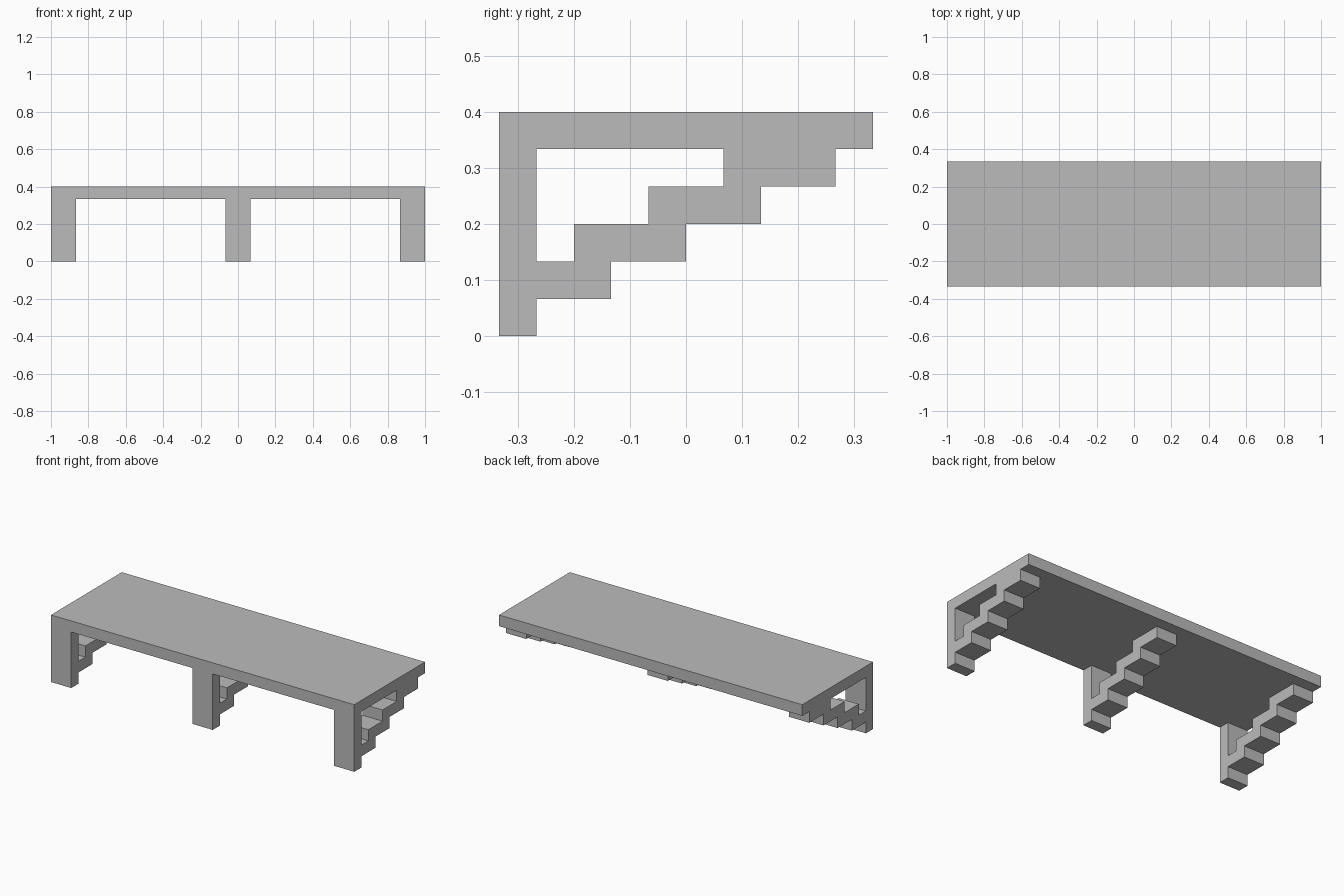
import bpy
import bmesh

cube = bpy.data.objects.get("Cube")
if cube:
    bpy.data.objects.remove(cube, do_unlink=True)

U = 1 / 15            # grid module of the whole design
FRONT = -5 * U
UNDERSIDE = 5 * U     # bottom of the platform
STEPS = 4

grey = bpy.data.materials.new("plain grey")
grey.use_nodes = True
grey.diffuse_color = (0.5, 0.5, 0.5, 1)
grey.node_tree.nodes["Principled BSDF"].inputs["Base Color"].default_value = (0.5, 0.5, 0.5, 1)


def add_object(name, bm):
    bmesh.ops.recalc_face_normals(bm, faces=bm.faces[:])
    mesh = bpy.data.meshes.new(name)
    bm.to_mesh(mesh)
    bm.free()
    mesh.materials.append(grey)
    obj = bpy.data.objects.new(name, mesh)
    bpy.context.collection.objects.link(obj)
    return obj


def platform():
    bm = bmesh.new()
    bmesh.ops.create_cube(bm, size=1)
    bmesh.ops.scale(bm, vec=(2, 10 * U, U), verts=bm.verts[:])
    bmesh.ops.translate(bm, vec=(0, 0, UNDERSIDE + U / 2), verts=bm.verts[:])
    add_object("platform", bm)


def bracket_profile():
    """Side outline in modules: front post plus a stepped brace rising to the back."""
    points = [(0, 0), (1, 0)]
    for i in range(STEPS):                      # lower edge, going up
        points += [(2 * i + 1, i + 1), (2 * i + 3, i + 1)]
    points += [(2 * STEPS + 1, STEPS + 1), (2 * STEPS - 2, STEPS + 1)]
    for i in reversed(range(1, STEPS)):         # upper edge, going down
        points += [(2 * i, i + 1), (2 * i - 2 if i > 1 else 1, i + 1)]
    points += [(1, STEPS + 1), (0, STEPS + 1)]
    # drop repeated corners
    return list(dict.fromkeys(points))


def bracket(name, x):
    bm = bmesh.new()
    verts = [bm.verts.new((x - U, FRONT + y * U, z * U)) for y, z in bracket_profile()]
    side = bm.faces.new(verts)
    extruded = bmesh.ops.extrude_face_region(bm, geom=[side], use_keep_orig=True)
    moved = [g for g in extruded["geom"] if isinstance(g, bmesh.types.BMVert)]
    bmesh.ops.translate(bm, vec=(2 * U, 0, 0), verts=moved)
    # open the ends that are hidden against the platform
    hidden = [f for f in bm.faces if all(v.co.z > UNDERSIDE - 0.001 for v in f.verts)]
    bmesh.ops.delete(bm, geom=hidden, context="FACES")
    add_object(name, bm)


platform()
for name, x in (("right_bracket", U - 1), ("middle_bracket", 0), ("left_bracket", 1 - U)):
    bracket(name, x)
